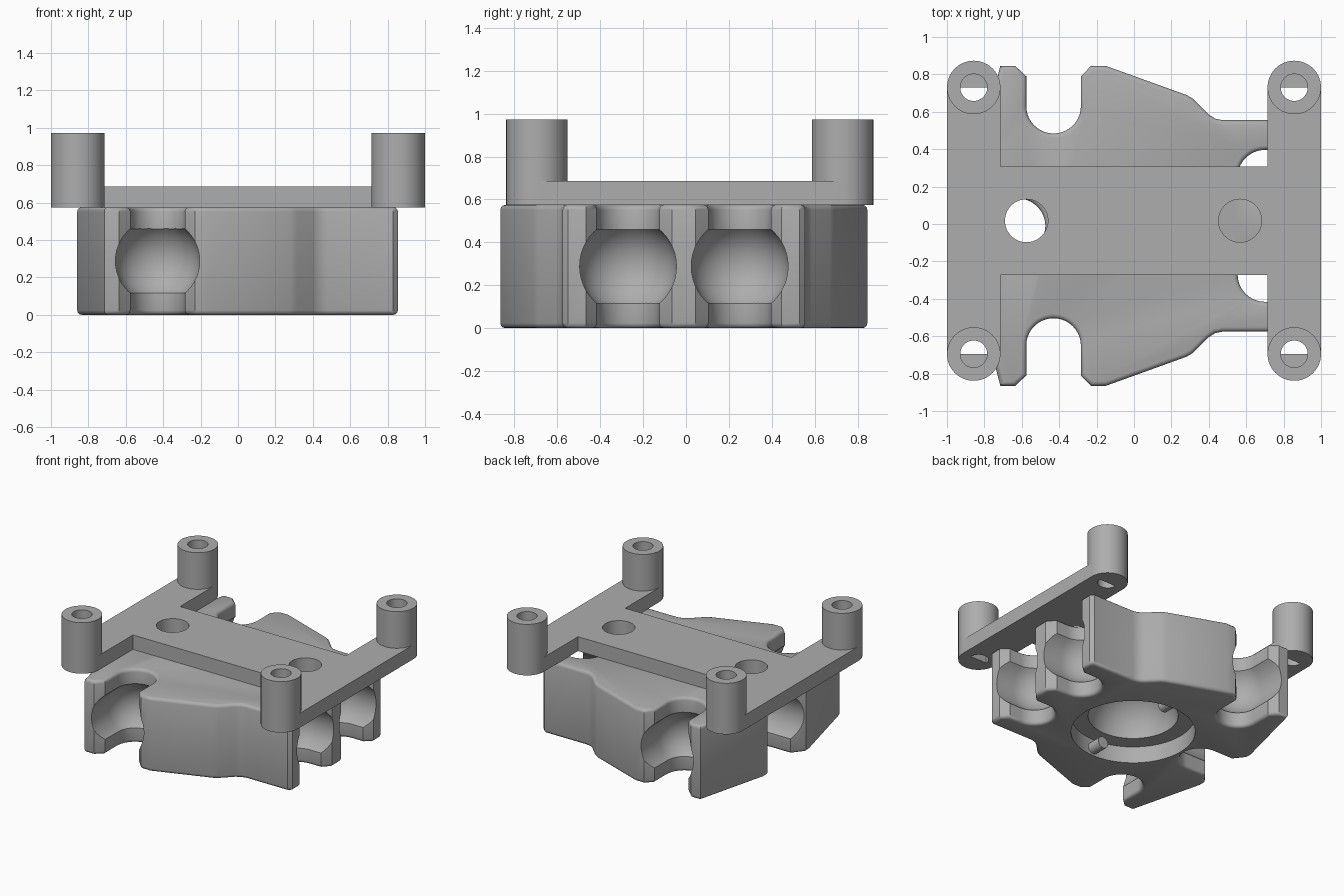
import bpy, bmesh, math
from mathutils import Matrix, Vector

if "Cube" in bpy.data.objects:
    bpy.data.objects.remove(bpy.data.objects["Cube"])

Y0 = -0.01            # body centre line
P0 = 0.0175           # plate centre line
BODY_H, PLATE_H, POST_H = 0.575, 0.687, 0.972
SLOT_R, BALL_R, BALL_Z = 0.146, 0.226, 0.288

grey = bpy.data.materials.new("grey_plastic")
grey.diffuse_color = (0.42, 0.42, 0.42, 1)
grey.use_nodes = True
grey.node_tree.nodes["Principled BSDF"].inputs["Base Color"].default_value = grey.diffuse_color


def finish(bm, name):
    bmesh.ops.recalc_face_normals(bm, faces=bm.faces)
    me = bpy.data.meshes.new(name)
    bm.to_mesh(me)
    bm.free()
    ob = bpy.data.objects.new(name, me)
    bpy.context.collection.objects.link(ob)
    me.materials.append(grey)
    return ob


def prism(name, pts, z0, z1, bevel=0):
    """Extrude a closed outline, optionally rounding its top and bottom rims."""
    bm = bmesh.new()
    base = bm.faces.new([bm.verts.new((x, y, z0)) for x, y in pts])
    ext = bmesh.ops.extrude_face_region(bm, geom=[base])
    bmesh.ops.translate(bm, vec=(0, 0, z1 - z0),
                        verts=[v for v in ext["geom"] if isinstance(v, bmesh.types.BMVert)])
    bmesh.ops.recalc_face_normals(bm, faces=bm.faces)
    if bevel:
        rims = [e for e in bm.edges if abs(e.verts[0].co.z - e.verts[1].co.z) < 1e-5]
        bmesh.ops.bevel(bm, geom=rims, offset=bevel, segments=3, profile=0.5, affect='EDGES')
    return finish(bm, name)


def arc(cx, cy, r, a0, a1, n=20):
    return [(cx + r * math.cos(math.radians(a0 + (a1 - a0) * i / n)),
             cy + r * math.sin(math.radians(a0 + (a1 - a0) * i / n))) for i in range(n + 1)]


def capsule(name, centre, direction, r=BALL_R, length=0.6):
    """Round-ended channel running outwards from a slot."""
    bm = bmesh.new()
    bmesh.ops.create_uvsphere(bm, u_segments=48, v_segments=24, radius=r)
    for v in bm.verts:
        if v.co.z > 1e-4:
            v.co.z = v.co.z + length
    rot = Vector((0, 0, 1)).rotation_difference(Vector(direction)).to_matrix().to_4x4()
    bmesh.ops.transform(bm, matrix=Matrix.Translation(centre) @ rot, verts=bm.verts)
    return finish(bm, name)


def activate(ob):
    bpy.ops.object.select_all(action='DESELECT')
    ob.select_set(True)
    bpy.context.view_layer.objects.active = ob


def cut(ob, cutter):
    mod = ob.modifiers.new("cut", 'BOOLEAN')
    mod.operation, mod.solver, mod.object = 'DIFFERENCE', 'EXACT', cutter
    activate(ob)
    bpy.ops.object.modifier_apply(modifier=mod.name)
    bpy.data.objects.remove(cutter)


def smooth(ob):
    activate(ob)
    bpy.ops.object.shade_smooth_by_angle(angle=math.radians(32))


# Body: half outline from the right tab round to the left slot, then mirrored
half = [(0.855, 0.055), (0.80, 0.26 - SLOT_R)]
half += arc(0.70, 0.26, SLOT_R, 270, 90)
half += [(0.80, 0.26 + SLOT_R), (0.855, 0.455), (0.855, 0.54), (0.83, 0.565),
         (0.475, 0.565), (0.435, 0.573), (0.40, 0.595), (0.315, 0.68), (0.28, 0.7),
         (-0.15, 0.855), (-0.23, 0.855), (-0.43 + SLOT_R, 0.80)]
half += arc(-0.43, 0.64, SLOT_R, 0, -180)
half += [(-0.43 - SLOT_R, 0.80), (-0.635, 0.855), (-0.715, 0.855),
         (-0.86, 0.28), (-0.86, 0.235), (-0.79, SLOT_R)]
half += arc(-0.62, 0, SLOT_R, 90, 0, 10)
outline = half + [(x, -y) for x, y in reversed(half[:-1])]
body = prism("body", [(x, y + Y0) for x, y in outline], 0, BODY_H, 0.024)

# Ball channels cut outwards through each slot
for s in (1, -1):
    cut(body, capsule("channel_side", (-0.43, Y0 + s * 0.64, BALL_Z), (0, s, 0)))
    cut(body, capsule("channel_right", (0.70, Y0 + s * 0.26, BALL_Z), (1, 0, 0)))
cut(body, capsule("channel_left", (-0.62, Y0, BALL_Z), (-1, 0, 0)))

# Round recess and domed socket underneath
cut(body, prism("recess", arc(0, Y0, 0.44, 0, 354.375, 63), -0.1, 0.13))
cut(body, capsule("socket", (0, Y0, 0.12), (0, 0, -1), 0.32, 0.2))
smooth(body)

# Two locking pegs on the recess wall
for s, side in ((1, "back"), (-1, "front")):
    bm = bmesh.new()
    bmesh.ops.create_cone(bm, cap_ends=True, segments=24, radius1=0.045, radius2=0.045, depth=0.13,
                          matrix=Matrix.Translation((0, Y0 + s * 0.395, 0.06))
                          @ Matrix.Rotation(math.pi / 2, 4, 'X'))
    smooth(finish(bm, "locking_peg_" + side))

# Mounting plate: H outline with rounded bar ends
PX, PY, PR, BORE = 0.857, 0.7125, 0.143, 0.072
quarter = [(PX - PR, 0.29)] + arc(PX, PY, PR, 180, 0, 32)
right = quarter + [(x, -y) for x, y in reversed(quarter)]
h_shape = right + [(-x, -y) for x, y in right]
plate = prism("mounting_plate", [(x, y + P0) for x, y in h_shape], BODY_H, PLATE_H)
for x in (-0.575, 0.567):
    cut(plate, prism("plate_hole", arc(x, P0, 0.115, 0, 352.5, 47), 0.5, 0.8))

# Corner posts with bores, only the inner half of each bore passes the plate
for sx, xn in ((1, "right"), (-1, "left")):
    for sy, yn in ((1, "back"), (-1, "front")):
        cx, cy = sx * PX, P0 + sy * PY
        a = 180 if sy > 0 else 0
        cut(plate, prism("half_bore", arc(cx, cy, BORE, a, a + 180, 24), 0.5, 0.8))
        post = prism(f"post_{yn}_{xn}", arc(cx, cy, PR, 0, 354.375, 63), PLATE_H, POST_H)
        cut(post, prism("bore", arc(cx, cy, BORE, 0, 352.5, 47), 0.5, 1.1))
        smooth(post)
smooth(plate)
